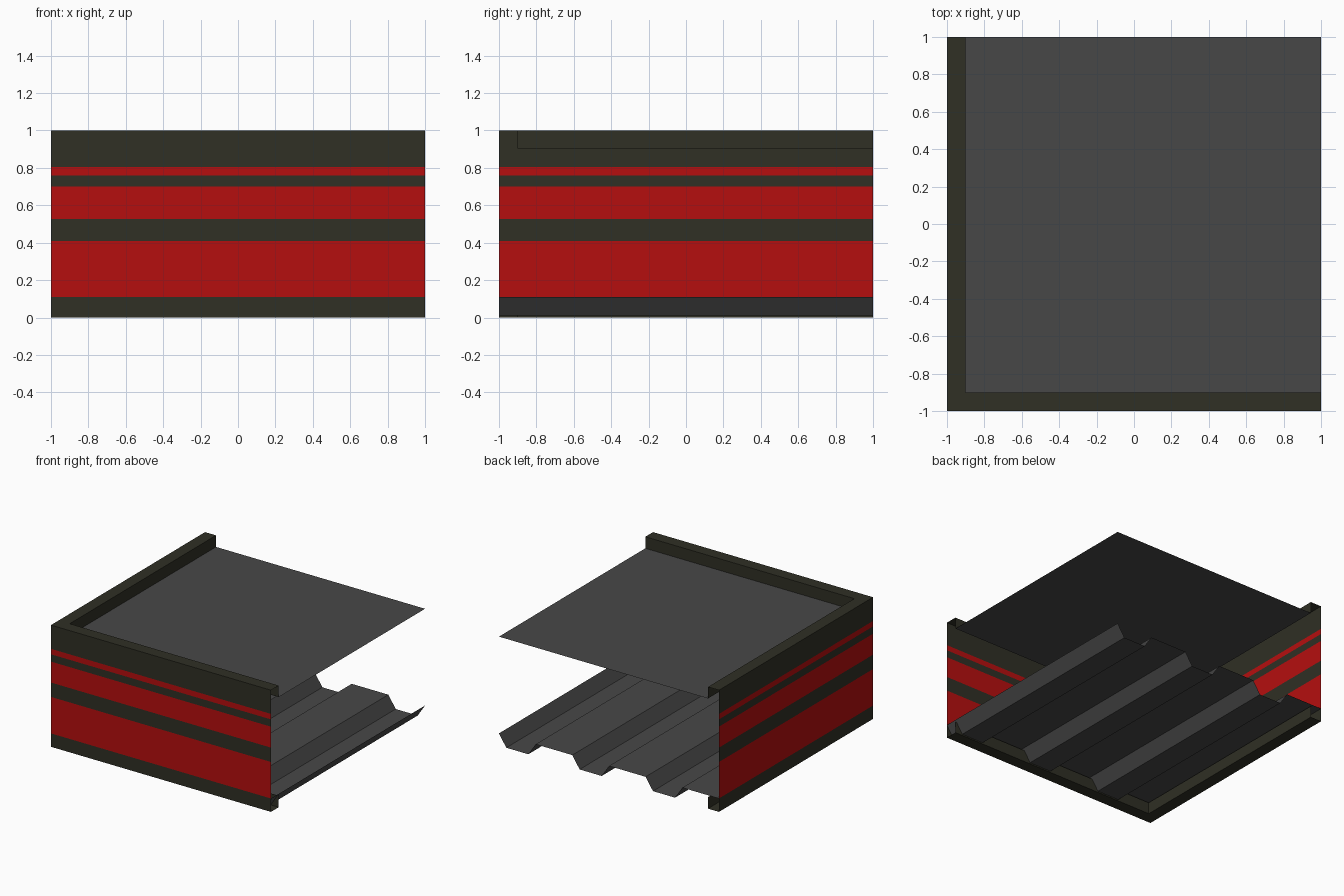
import bpy

if "Cube" in bpy.data.objects:
    bpy.data.objects.remove(bpy.data.objects["Cube"])


def material(name, rgb):
    m = bpy.data.materials.new(name)
    m.diffuse_color = (*rgb, 1)
    m.use_nodes = True
    m.node_tree.nodes["Principled BSDF"].inputs["Base Color"].default_value = m.diffuse_color
    return m


OLIVE = material("dark olive", (0.029, 0.029, 0.018))
RED = material("red", (0.46, 0.0045, 0.0045))
GREY = material("dark grey", (0.064, 0.064, 0.064))


def make(name, verts, faces, mats):
    me = bpy.data.meshes.new(name)
    me.from_pydata(verts, [], faces)
    for m in mats:
        me.materials.append(m)
    ob = bpy.data.objects.new(name, me)
    bpy.context.collection.objects.link(ob)
    return ob


def corner_sweep(name, profile, mats):
    """Sweep (inset, z) points round the left and front sides, mitred at the corner."""
    verts, faces = [], []
    for o, z in profile:
        verts += [(-1 + o, 1, z), (-1 + o, -1 + o, z), (1, -1 + o, z)]
    for i in range(len(profile) - 1):
        for k in range(2):
            a = 3 * i + k
            faces.append((a, a + 1, a + 4, a + 3))
    return make(name, verts, faces, mats)


# striped walls: bands alternate olive and red going up
levels = [0, 0.11, 0.41, 0.528, 0.70, 0.76, 0.805, 1]
walls = corner_sweep("striped_walls", [(0, z) for z in levels], [OLIVE, RED])
for p in walls.data.polygons:
    p.material_index = (p.index // 2) % 2

# rims: a flat ledge and an inner lip, above the roof and below the floor
corner_sweep("top_rim", [(0, 1), (0.1, 1), (0.1, 0.905)], [OLIVE])
corner_sweep("bottom_rim", [(0.1, 0.095), (0.1, 0), (0, 0)], [OLIVE])

# roof plate
make("roof_plate", [(-0.9, -0.9, 0.905), (1, -0.9, 0.905), (1, 1, 0.905), (-0.9, 1, 0.905)],
     [(0, 1, 2, 3)], [GREY])

# corrugated floor, ridges running front to back
HIGH, LOW = 0.11, 0.01
profile = []
for i in range(3):
    x = -1 + i * 2 / 3
    profile += [(x, HIGH), (x + 1 / 3, HIGH), (x + 0.4, LOW), (x + 0.6, LOW)]
profile.append((1, HIGH))
verts = [(x, y, z) for x, z in profile for y in (-1, 1)]
faces = [(2 * i, 2 * i + 2, 2 * i + 3, 2 * i + 1) for i in range(len(profile) - 1)]
make("corrugated_floor", verts, faces, [GREY])
